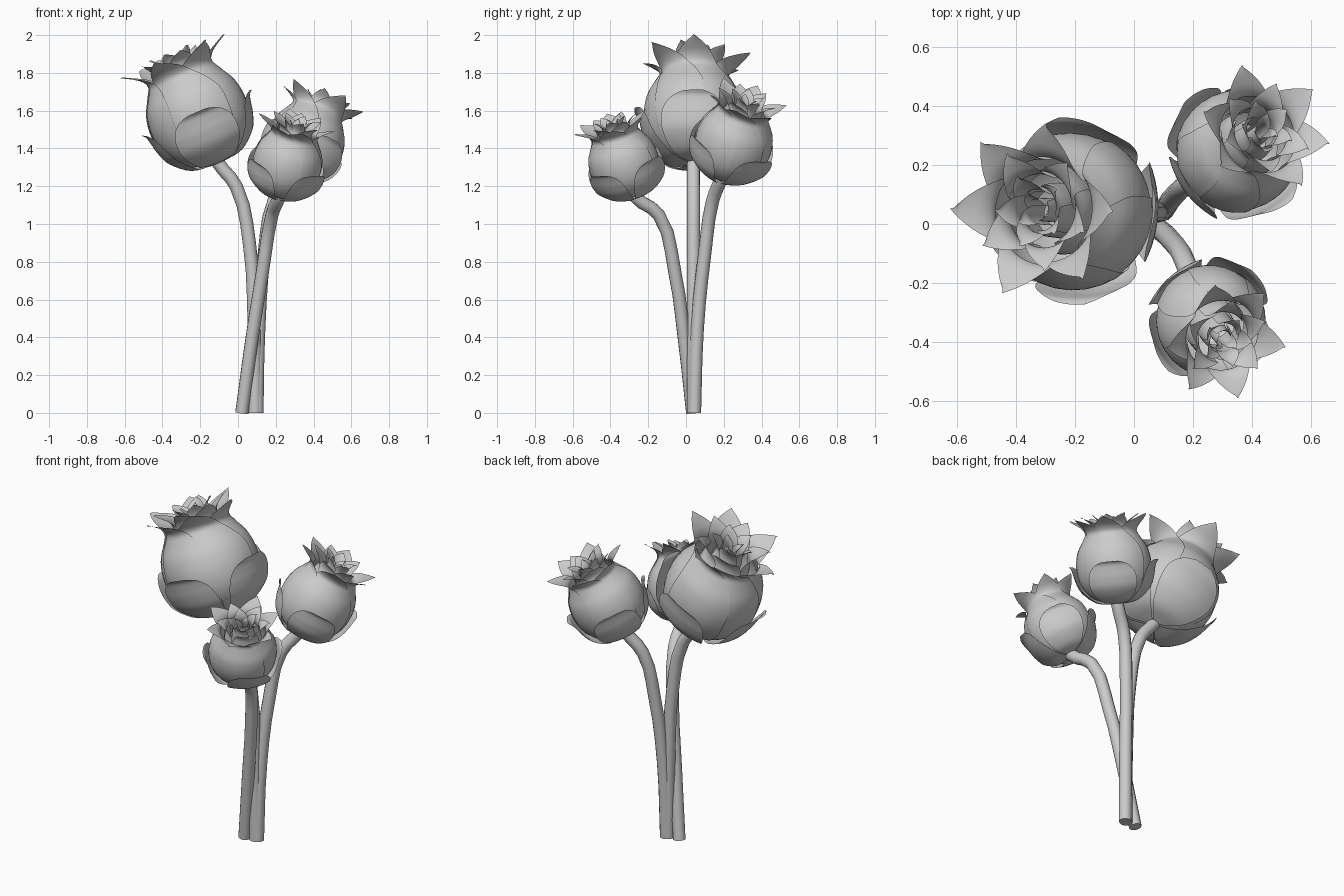
import bpy, bmesh, math
from mathutils import Matrix, Vector

if "Cube" in bpy.data.objects:
    bpy.data.objects.remove(bpy.data.objects["Cube"])

# Petal outlines: (radius, height, half-width in degrees), bud radius = 1
OUTER = [(.10, .0, 62), (.58, .12, 62), (.90, .50, 62), (1.0, .95, 62), (.94, 1.38, 62),
         (.77, 1.70, 54), (.68, 1.89, 42), (.76, 2.05, 28), (.93, 2.18, 13), (1.11, 2.29, 0)]
SEPAL = [(.12, -.04, 40), (.55, .03, 42), (.90, .32, 39), (1.03, .60, 36),
         (1.08, .82, 31), (1.12, .98, 22), (1.19, 1.06, 10)]
MIDDLE = [(.56, 1.3, 50), (.54, 1.7, 50), (.48, 1.95, 46), (.52, 2.12, 32), (.64, 2.24, 15), (.78, 2.33, 0)]
INNER = [(.34, 1.4, 55), (.32, 1.8, 55), (.28, 2.05, 50), (.33, 2.22, 34), (.45, 2.38, 0)]
CORE = [(.17, 1.5, 70), (.16, 1.95, 70), (.15, 2.13, 55), (.22, 2.31, 0)]


def smooth_rows(rows, steps=4):
    """Catmull-Rom interpolation of the outline rows."""
    p = [Vector(r) for r in rows]
    p = [2 * p[0] - p[1]] + p + [2 * p[-1] - p[-2]]
    out = []
    for i in range(1, len(p) - 2):
        a, b, c, d = p[i - 1:i + 3]
        for k in range(steps):
            t = k / steps
            out.append(.5 * (2 * b + (c - a) * t + (2 * a - 5 * b + 4 * c - d) * t * t
                             + (3 * b - a - 3 * c + d) * t ** 3))
    return out + [p[-2]]


def petals(name, rows, azimuths, matrix, lap=.025, cup=0.0):
    """Ring of curved petals; lap tucks one edge under the neighbour."""
    bm = bmesh.new()
    n = 12
    rows = smooth_rows(rows)
    for az in azimuths:
        grid = []
        for i, (r, h, w) in enumerate(rows):
            f = i / (len(rows) - 1)
            line = []
            for j in range(n + 1):
                u = 2 * j / n - 1
                a = math.radians(az + u * max(w, .3))
                rr = r + lap * u + cup * math.sin(math.pi * f) * u * u
                line.append(bm.verts.new((rr * math.cos(a), rr * math.sin(a), h)))
            grid.append(line)
        for lo, hi in zip(grid, grid[1:]):
            for j in range(n):
                bm.faces.new((lo[j], lo[j + 1], hi[j + 1], hi[j]))
    me = bpy.data.meshes.new(name)
    bm.to_mesh(me)
    bm.free()
    me.shade_smooth()
    ob = bpy.data.objects.new(name, me)
    ob.matrix_world = matrix
    bpy.context.collection.objects.link(ob)


def stem(name, points):
    cu = bpy.data.curves.new(name, 'CURVE')
    cu.dimensions = '3D'
    cu.bevel_depth = .035
    cu.bevel_resolution = 4
    cu.resolution_u = 3
    cu.use_fill_caps = True
    sp = cu.splines.new('BEZIER')
    sp.bezier_points.add(len(points) - 1)
    for bp, co in zip(sp.bezier_points, points):
        bp.co = co
        bp.handle_left_type = bp.handle_right_type = 'AUTO'
    ob = bpy.data.objects.new(name, cu)
    bpy.context.collection.objects.link(ob)
    bpy.context.view_layer.objects.active = ob
    ob.select_set(True)
    bpy.ops.object.convert(target='MESH')
    bpy.ops.object.shade_smooth_by_angle(angle=math.radians(50))
    ob.select_set(False)


def flower(label, base, axis, size, spin, sepal_spin, path):
    # local frame: z along the bud, x toward the lean
    z = Vector(axis).normalized()
    x = Vector((axis[0], axis[1], 0))
    x = (x - x.dot(z) * z).normalized()
    y = z.cross(x)
    m = Matrix((x, y, z)).transposed().to_4x4()
    m = Matrix.Translation(base) @ m @ Matrix.Scale(size, 4)
    turned = m @ Matrix.Rotation(math.radians(spin), 4, 'Z')
    petals(label + "_outer_petals", OUTER, (0, 70, 130, 180, 261, 310), turned)
    petals(label + "_middle_petals", MIDDLE, (35, 105, 160, 230, 295), turned)
    petals(label + "_inner_petals", INNER, (0, 75, 140, 215, 290), turned)
    petals(label + "_core_petals", CORE, (40, 160, 280), turned)
    petals(label + "_sepals", SEPAL, (5, 92, 180, 268),
           m @ Matrix.Rotation(math.radians(sepal_spin), 4, 'Z'), .02, .07)
    stem(label + "_stem", path + [base, Vector(base) + z * .04])


flower("large_rose", (-.11, .04, 1.33), (-.39, .01, .92), .265, 0, 0,
       [(.09, .04, 0), (.085, .04, .5), (.06, .04, .9), (-.01, .04, 1.2)])
flower("back_rose", (.28, .19, 1.25), (.36, .29, .88), .204, 0, 0,
       [(.10, .045, 0), (.11, .06, .45), (.14, .10, .85), (.19, .14, 1.12)])
flower("front_rose", (.22, -.275, 1.15), (.22, -.29, .92), .184, -25, 5,
       [(.02, .035, 0), (.075, -.01, .4), (.13, -.06, .75), (.18, -.145, 1.05)])
